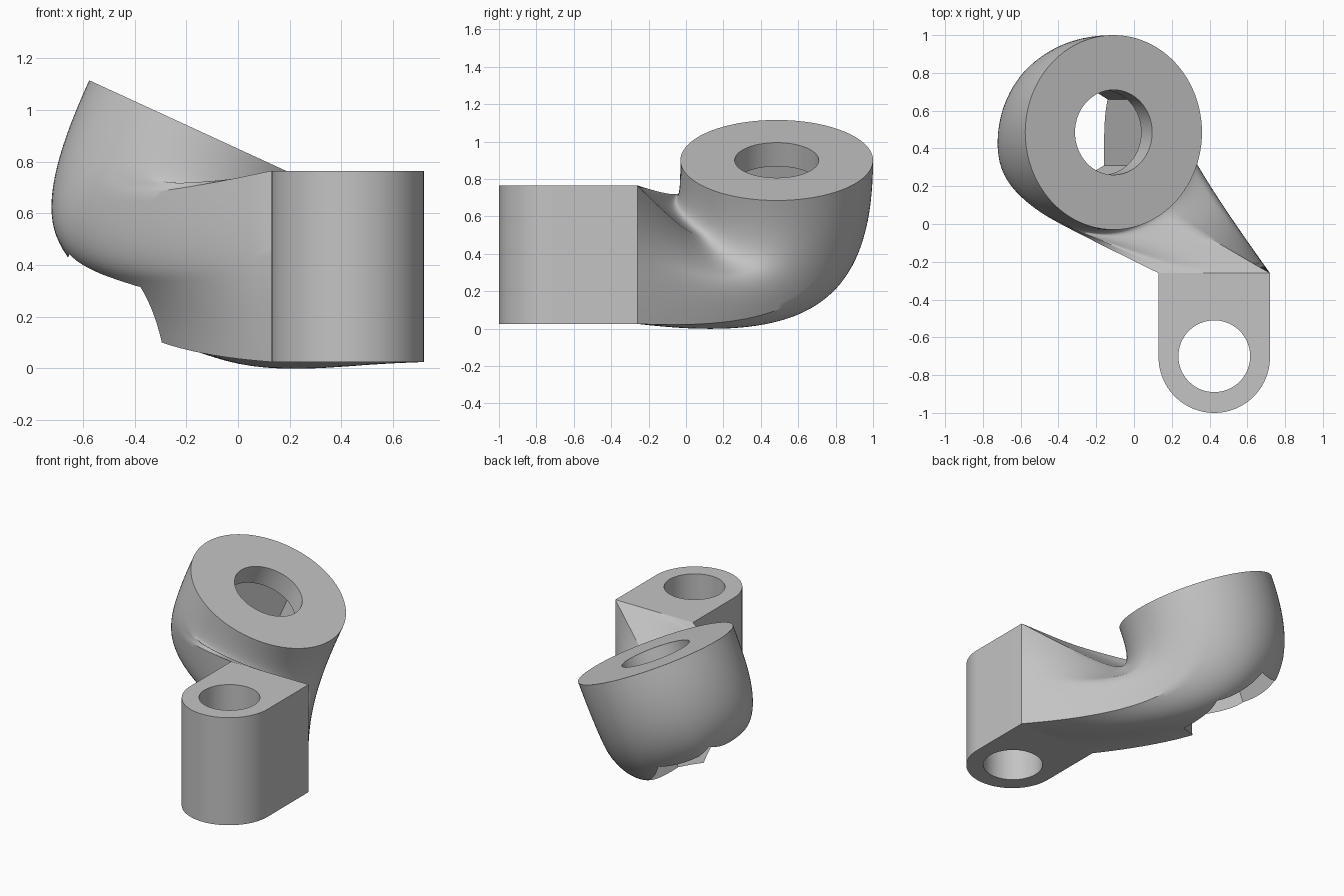
import bpy, bmesh
from math import sin, cos, pi, radians
from mathutils import Vector

if "Cube" in bpy.data.objects:
    bpy.data.objects.remove(bpy.data.objects["Cube"])

GREY = (0.55, 0.55, 0.55, 1)
grey = bpy.data.materials.new("plain grey")
grey.use_nodes = True
grey.diffuse_color = GREY
grey.node_tree.nodes["Principled BSDF"].inputs["Base Color"].default_value = GREY

# Tilted ring frame: axis, downhill direction and top centre
TILT = radians(24.7)
AXIS = Vector((sin(TILT), 0, cos(TILT)))
SLOPE = Vector((cos(TILT), 0, -sin(TILT)))
BACK = Vector((0, 1, 0))
TOP = Vector((-0.108, 0.485, 0.9))
RADIUS = 0.515
# Lug block
LUG = Vector((0.425, -0.26, 0.395))
HALF_W, HALF_H = 0.295, 0.37
EYE_Y = -0.705


def finish(bm, name):
    bmesh.ops.recalc_face_normals(bm, faces=bm.faces)
    mesh = bpy.data.meshes.new(name)
    bm.to_mesh(mesh)
    bm.free()
    mesh.materials.append(grey)
    ob = bpy.data.objects.new(name, mesh)
    bpy.context.collection.objects.link(ob)
    return ob


def select_only(ob):
    bpy.ops.object.select_all(action="DESELECT")
    ob.select_set(True)
    bpy.context.view_layer.objects.active = ob


def drill(ob, center, radius, depth, sides, tilt=0):
    """Cut a straight prism out of an object."""
    bpy.ops.mesh.primitive_cylinder_add(vertices=sides, radius=radius, depth=depth,
                                        location=center, rotation=(0, tilt, 0))
    cutter = bpy.context.object
    cutter.hide_render = True
    cutter.data.materials.append(grey)
    mod = ob.modifiers.new("cut", "BOOLEAN")
    mod.operation, mod.solver, mod.object = "DIFFERENCE", "EXACT", cutter
    select_only(ob)
    bpy.ops.object.modifier_apply(modifier=mod.name)
    bpy.data.objects.remove(cutter)


def smooth(ob):
    select_only(ob)
    bpy.ops.object.shade_smooth_by_angle(angle=radians(30))


# Lug: round-ended block with a vertical eye
bm = bmesh.new()
outline = [(LUG.x + HALF_W, LUG.y), (LUG.x - HALF_W, LUG.y)]
outline += [(LUG.x + HALF_W * cos(pi + pi * i / 48), EYE_Y + HALF_W * sin(pi + pi * i / 48))
            for i in range(49)]
base = bm.faces.new([bm.verts.new((x, y, LUG.z - HALF_H)) for x, y in outline])
walls = bmesh.ops.extrude_face_region(bm, geom=[base])
bmesh.ops.translate(bm, vec=(0, 0, 2 * HALF_H),
                    verts=[g for g in walls["geom"] if isinstance(g, bmesh.types.BMVert)])
lug = finish(bm, "mounting_lug")
drill(lug, (LUG.x, -0.7, LUG.z), 0.19, 2, 64)
smooth(lug)

# Neck: blends the square lug end into the tilted round head along weighted bends
AROUND, ALONG = 96, 40
bm = bmesh.new()
rings = [[] for _ in range(ALONG + 1)]
for i in range(AROUND):
    u, v = cos(2 * pi * i / AROUND), sin(2 * pi * i / AROUND)
    m = max(abs(u), abs(v))
    start = LUG + Vector((HALF_W * u / m, 0, HALF_H * v / m))
    end = TOP + RADIUS * (u * SLOPE - v * BACK)
    # Reach and tightness of the bend: short and tight on top, long and easy below
    mix = v * v * (2 - v * v) if v > 0 else v * v
    pull = (1 - mix) * (0.6 if u > 0 else 1.0) + mix * (0.33 if v > 0 else 1.1)
    tight = (1 - mix) * 1.3 + mix * (2.5 if v > 0 else 1.2)
    bend = end - pull * AXIS
    for j, ring in enumerate(rings):
        t = j / ALONG
        a, b, c = (1 - t) ** 2, 2 * tight * t * (1 - t), t * t
        ring.append(bm.verts.new((start * a + bend * b + end * c) / (a + b + c)))
for low, high in zip(rings, rings[1:]):
    for i in range(AROUND):
        k = (i + 1) % AROUND
        bm.faces.new((low[i], low[k], high[k], high[i]))
bm.faces.new(rings[0])
bm.faces.new(rings[-1])
head = finish(bm, "curved_neck_and_head")

# Bolt hole through the head, with a hexagonal pocket below it
drill(head, TOP, 0.225, 0.5, 64, TILT)
drill(head, TOP - AXIS * (0.14 + 0.6), 0.35, 1.2, 6, TILT)
smooth(head)
